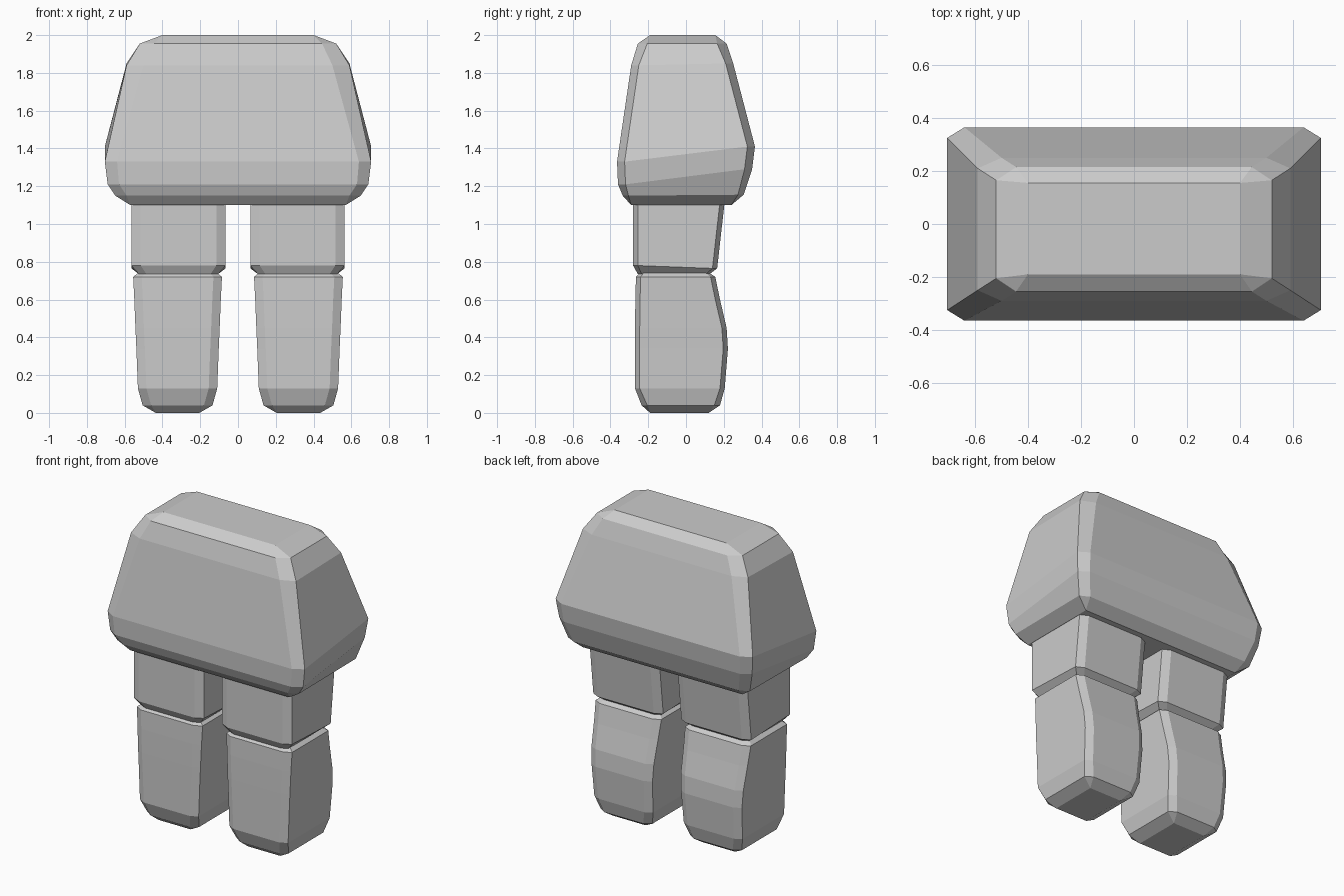
import bpy, bmesh

cube = bpy.data.objects.get("Cube")
if cube:
    bpy.data.objects.remove(cube, do_unlink=True)

grey = bpy.data.materials.new("plain grey")
grey.use_nodes = True
colour = (0.6, 0.6, 0.6, 1)
grey.diffuse_color = colour
grey.node_tree.nodes["Principled BSDF"].inputs["Base Color"].default_value = colour


def loft(name, levels, centre=0.0):
    """Stack chamfered rectangles: (front z, back z, half width, front y, back y, x cut, y cut)."""
    bm = bmesh.new()
    rings = []
    for zf, zb, w, f, b, cx, cy in levels:
        outline = [(w - cx, f, zf), (w, f + cy, zf), (w, b - cy, zb), (w - cx, b, zb),
                   (cx - w, b, zb), (-w, b - cy, zb), (-w, f + cy, zf), (cx - w, f, zf)]
        rings.append([bm.verts.new((x + centre, y, z)) for x, y, z in outline])
    for low, high in zip(rings, rings[1:]):
        for i in range(8):
            j = (i + 1) % 8
            bm.faces.new((low[i], low[j], high[j], high[i]))
    bm.faces.new(rings[0][::-1])
    bm.faces.new(rings[-1])
    bmesh.ops.remove_doubles(bm, verts=bm.verts, dist=0.0005)
    bmesh.ops.recalc_face_normals(bm, faces=bm.faces)
    mesh = bpy.data.meshes.new(name)
    bm.to_mesh(mesh)
    bm.free()
    mesh.materials.append(grey)
    obj = bpy.data.objects.new(name, mesh)
    bpy.context.collection.objects.link(obj)


# Torso: wide belt low down, tapering to a small flat top
loft("torso", [
    (1.10, 1.10, .57, -.29, .24, 0, 0),
    (1.15, 1.155, .65, -.335, .305, .06, .03),
    (1.21, 1.29, .69, -.36, .35, .06, .04),
    (1.33, 1.41, .705, -.365, .365, .065, .04),
    (1.84, 1.85, .59, -.29, .25, .09, .04),
    (1.955, 1.955, .52, -.255, .215, .075, .05),
    (2.0, 2.0, .40, -.19, .155, 0, 0),
])

thigh = [
    (.735, .735, .21, -.255, .125, .04, .02),
    (.78, .765, .25, -.28, .165, .05, .025),
    (1.12, 1.12, .25, -.28, .205, .05, .025),
]
shin = [
    (0, 0, .115, -.19, .12, 0, 0),
    (.04, .04, .185, -.235, .18, .045, .03),
    (.13, .13, .21, -.27, .205, .045, .025),
    (.34, .34, .218, -.27, .222, .045, .025),
    (.45, .45, .223, -.27, .215, .045, .025),
    (.60, .60, .229, -.268, .18, .045, .025),
    (.72, .72, .235, -.265, .155, .045, .025),
    (.74, .74, .21, -.245, .125, .04, .02),
]

# Legs, one pair of segments per side
for side, sign in (("left", 1), ("right", -1)):
    loft(side + "_thigh", thigh, sign * .315)
    loft(side + "_shin", shin, sign * .32)
